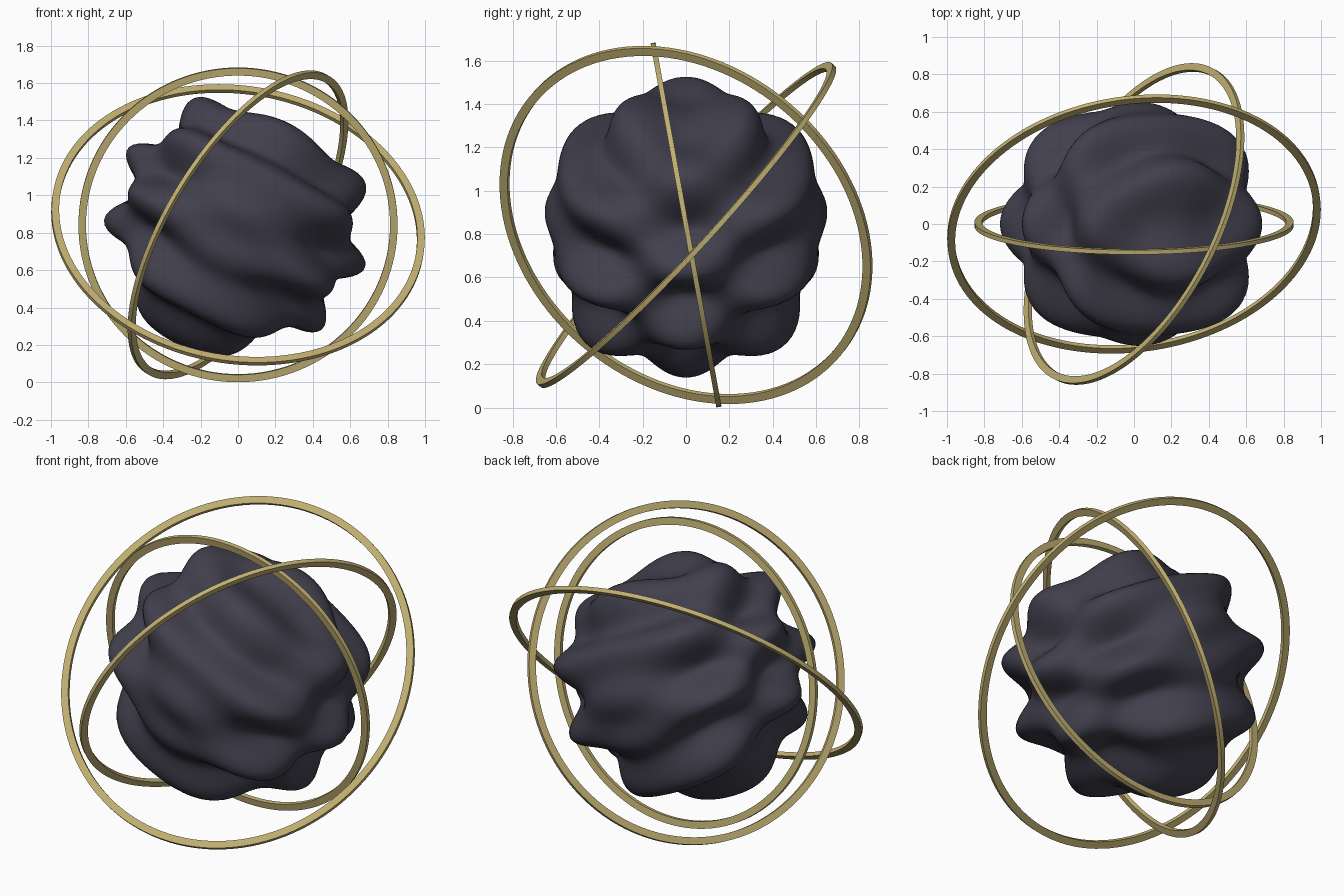
import bpy, bmesh, math
from mathutils import Vector

if "Cube" in bpy.data.objects:
    bpy.data.objects.remove(bpy.data.objects["Cube"])

CENTRE = Vector((0, 0, 0.842))


def material(name, rgb):
    m = bpy.data.materials.new(name)
    m.diffuse_color = (*rgb, 1)
    m.use_nodes = True
    m.node_tree.nodes["Principled BSDF"].inputs["Base Color"].default_value = m.diffuse_color
    return m


def add_object(name, bm, mat):
    bmesh.ops.recalc_face_normals(bm, faces=bm.faces)
    mesh = bpy.data.meshes.new(name)
    bm.to_mesh(mesh)
    bm.free()
    mesh.materials.append(mat)
    ob = bpy.data.objects.new(name, mesh)
    ob.location = CENTRE
    bpy.context.collection.objects.link(ob)
    bpy.ops.object.select_all(action='DESELECT')
    ob.select_set(True)
    bpy.context.view_layer.objects.active = ob
    bpy.ops.object.shade_smooth_by_angle(angle=math.radians(35))
    return ob


dark = material("dark_slate", (0.052, 0.05, 0.073))
gold = material("pale_gold", (0.53, 0.43, 0.17))

# Rippled core: a sphere pushed in and out by crossing waves
bm = bmesh.new()
bmesh.ops.create_icosphere(bm, subdivisions=6, radius=1)
for v in bm.verts:
    n = v.co.normalized()
    wave = math.sin(5 * n.x + 10 * n.z) * math.cos(5 * n.y)
    v.co = n * (0.636 + 0.081 * wave)
add_object("rippled_core", bm, dark)


# Orbit rings: flat rectangular bands facing along a given axis
def ring(name, outer, axis, radial=0.04, thick=0.024, segments=128):
    bm = bmesh.new()
    profile = [(outer - radial, -thick / 2), (outer, -thick / 2),
               (outer, thick / 2), (outer - radial, thick / 2)]
    loops = []
    for i in range(segments):
        a = 2 * math.pi * i / segments
        loops.append([bm.verts.new((r * math.cos(a), r * math.sin(a), h))
                      for r, h in profile])
    for i in range(segments):
        p, q = loops[i], loops[(i + 1) % segments]
        for j in range(4):
            k = (j + 1) % 4
            bm.faces.new((p[j], q[j], q[k], p[k]))
    ob = add_object(name, bm, gold)
    ob.rotation_euler = Vector(axis).to_track_quat('Z', 'Y').to_euler()


ring("inner_ring", 0.853, (0, 0.984, 0.178))
ring("middle_ring", 0.933, (-0.783, 0.40, 0.477))
ring("outer_ring", 1.004, (0.114, -0.73, 0.67))
